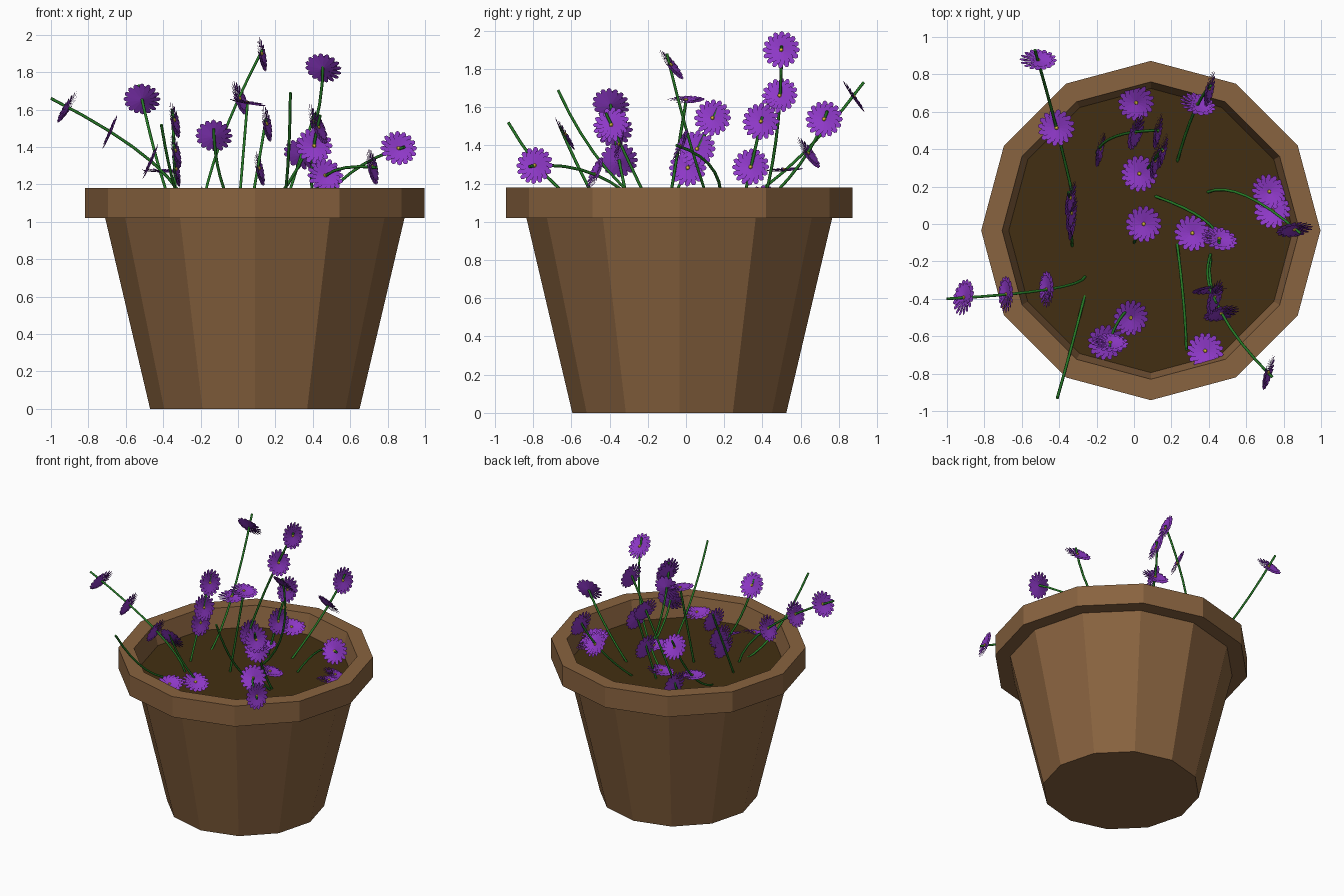
import bpy, bmesh, math, random
from mathutils import Vector, Matrix

if "Cube" in bpy.data.objects:
    bpy.data.objects.remove(bpy.data.objects["Cube"])

random.seed(4)
AXIS = Vector((0.09, -0.035, 0))      # pot axis
SOIL_Z = 1.03


def material(name, *rgb):
    m = bpy.data.materials.new(name)
    m.diffuse_color = (*rgb, 1)
    m.use_nodes = True
    m.node_tree.nodes["Principled BSDF"].inputs["Base Color"].default_value = m.diffuse_color
    return m


CLAY = material("clay", 0.25, 0.125, 0.05)
SOIL = material("soil", 0.055, 0.028, 0.006)
GREEN = material("stem_green", 0.02, 0.2, 0.02)
PURPLE = material("petal_purple", 0.27, 0.04, 0.57)
YELLOW = material("pollen_yellow", 0.8, 0.55, 0.05)


def to_mesh(name, bm, *mats):
    me = bpy.data.meshes.new(name)
    bm.to_mesh(me)
    bm.free()
    for m in mats:
        me.materials.append(m)
    return me


def place(name, data, loc):
    ob = bpy.data.objects.new(name, data)
    ob.location = loc
    bpy.context.collection.objects.link(ob)
    return ob


def ring(bm, r, z, sides=12):
    step = 2 * math.pi / sides
    return [bm.verts.new((r * math.cos(i * step), r * math.sin(i * step), z))
            for i in range(sides)]


# Twelve-sided pot with a stepped rim
bm = bmesh.new()
profile = [(0.56, 0), (0.80, 1.02), (0.907, 1.02), (0.907, 1.18), (0.795, 1.18), (0.755, 1.01)]
rings = [ring(bm, r, z) for r, z in profile]
bm.faces.new(rings[0][::-1])
for a, b in zip(rings, rings[1:]):
    for i in range(12):
        j = (i + 1) % 12
        bm.faces.new((a[i], a[j], b[j], b[i]))
place("pot", to_mesh("pot", bm, CLAY), AXIS)

# Soil disc
bm = bmesh.new()
bm.faces.new(ring(bm, 0.76, SOIL_Z))
place("soil", to_mesh("soil", bm, SOIL), AXIS)

# Flower head: two layers of narrow cupped petals round a small centre
PETALS, RADIUS = 16, 0.1
half = [(0.08, 0.03), (0.75, 0.15), (0.93, 0.11), (1.0, 0.0)]
outline = half + [(x, -y) for x, y in half[2::-1]]
bm = bmesh.new()
for layer in range(2):
    r = RADIUS * (1 - 0.2 * layer)
    for i in range(PETALS):
        rot = Matrix.Rotation(2 * math.pi * (i + 0.5 * layer) / PETALS, 3, 'Z')
        # each petal is twisted a little so its edges show
        bm.faces.new([bm.verts.new(rot @ Vector((x * r, y * r, 0.006 * layer
                                                 + 0.01 * x * x + 0.15 * y * r)))
                      for x, y in reversed(outline)])
centre = bmesh.ops.create_uvsphere(bm, u_segments=8, v_segments=4, radius=0.011)
for v in centre["verts"]:
    v.co.z = v.co.z * 0.7 + 0.01
    for f in v.link_faces:
        f.material_index = 1
FLOWER = to_mesh("flower", bm, PURPLE, YELLOW)

# Directions the heads face
R, L = Vector((0.9, -0.2, 0.25)), Vector((-0.9, 0.1, 0.45))
F, B, U = Vector((0.1, -0.85, 0.25)), Vector((0.1, 0.8, 0.55)), Vector((0.1, -0.05, 1))
count = 0


def add_head(loc, facing, jitter=0.12):
    global count
    count += 1
    wobble = Vector([random.uniform(-jitter, jitter) for _ in range(3)])
    ob = place(f"flower_{count}", FLOWER, loc)
    ob.rotation_mode = 'QUATERNION'
    ob.rotation_quaternion = (facing + wobble).to_track_quat('Z', 'Y')


def add_stem(root, tip, heads=(), bow=(0, 0, 0)):
    """Stem from the soil to its tip, bowed at the middle, with heads along it."""
    a, b, bow = Vector((*root, SOIL_Z - 0.01)), Vector(tip), Vector(bow)

    def at(t):
        return a.lerp(b, t) + bow * 4 * t * (1 - t)

    cu = bpy.data.curves.new("stem", 'CURVE')
    cu.dimensions = '3D'
    cu.bevel_depth = 0.008
    cu.bevel_resolution = 1
    cu.use_fill_caps = True
    sp = cu.splines.new('POLY')
    sp.points.add(8)
    for i, p in enumerate(sp.points):
        p.co = (*at(i / 8), 1)
    cu.materials.append(GREEN)
    place("stem", cu, (0, 0, 0)).select_set(True)
    for t, facing in heads:
        add_head(at(t), facing)


# Left, back-left, front-right and right-hand sprawling stems
add_stem((-0.26, -0.28), (-1.0, -0.4, 1.66), [(0.5, L), (0.74, L), (0.93, L)], (0.17, -0.01, -0.02))
add_stem((-0.32, 0.12), (-0.53, 0.93, 1.73), [(0.5, U), (0.93, B)], (0.01, -0.01, -0.11))
add_stem((0.41, -0.18), (0.74, -0.82, 1.29), [(0.5, F), (0.96, R)], (-0.11, 0.03, 0.09))
add_stem((0.39, 0.17), (0.89, -0.05, 1.4), [(0.95, F)], (-0.04, 0.09, 0.05))
# Bare stems
add_stem((0.23, -0.1), (0.28, -0.67, 1.69), bow=(0.01, -0.03, -0.08))
add_stem((-0.26, -0.37), (-0.41, -0.93, 1.52), bow=(0, -0.01, -0.1))
# Tall upright stems
add_stem((0.11, 0.15), (0.455, -0.1, 1.88), [(0.94, B)], (0.09, 0, -0.05))
add_stem((-0.2, 0.38), (0.13, 0.5, 1.92), [(0.1, R), (0.75, R), (0.98, R)], (-0.06, 0.03, -0.05))
add_stem((0, -0.1), (0.05, 0, 1.63), [(1, U)])
# Short upright stems
add_stem((0.06, 0.28), (0.15, 0.4, 1.55), [(0.5, R), (0.95, R)])
add_stem((-0.33, -0.12), (-0.35, 0.17, 1.6), [(0.45, R), (0.62, R), (0.9, R)])
add_stem((0.23, 0.33), (0.41, 0.74, 1.58), [(0.6, B), (0.92, R)], (0, 0.06, 0))
add_stem((0, -0.42), (-0.13, -0.66, 1.5), [(0.92, B)], (-0.03, 0, -0.02))
add_stem((0.41, -0.16), (0.44, -0.42, 1.57), [(0.7, F), (0.88, R)], (-0.03, 0, 0))

# Low heads lying just above the soil
for x, y in [(0.01, 0.65), (0.03, 0.27), (0.31, -0.05), (0.72, 0.17), (0.74, 0.07),
             (0.38, -0.68), (-0.02, -0.5), (-0.15, -0.63)]:
    add_head((x, y, 1.09), U, 0.3)

# Turn the stems into meshes
bpy.context.view_layer.objects.active = bpy.context.selected_objects[0]
bpy.ops.object.convert(target='MESH')
